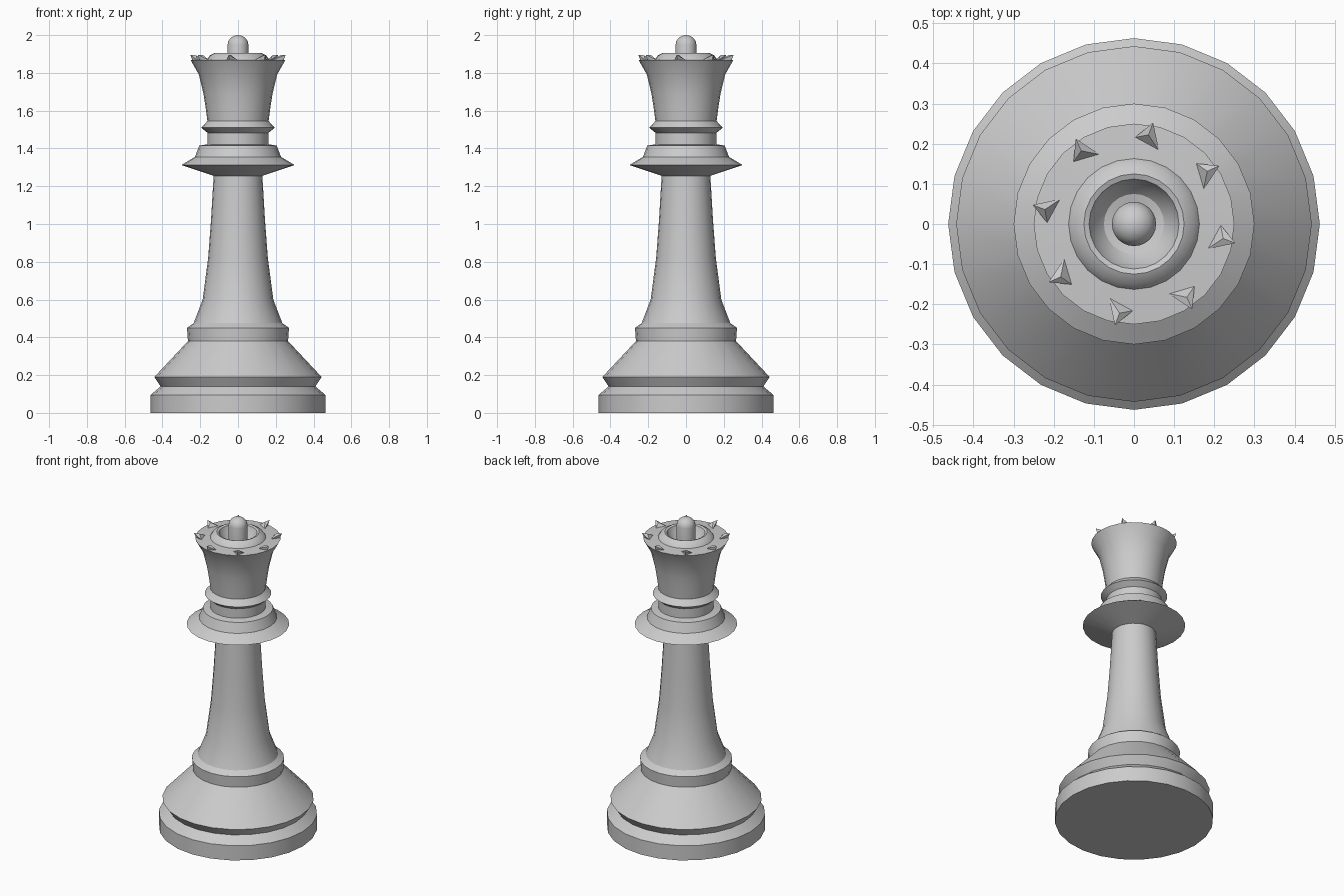
import bpy, bmesh, math

if "Cube" in bpy.data.objects:
    bpy.data.objects.remove(bpy.data.objects["Cube"])

SIDES = 24


def finish(bm, name, smooth=True):
    bmesh.ops.recalc_face_normals(bm, faces=bm.faces)
    mesh = bpy.data.meshes.new(name)
    bm.to_mesh(mesh)
    bm.free()
    obj = bpy.data.objects.new(name, mesh)
    bpy.context.collection.objects.link(obj)
    if smooth:
        bpy.ops.object.select_all(action='DESELECT')
        obj.select_set(True)
        bpy.context.view_layer.objects.active = obj
        bpy.ops.object.shade_smooth_by_angle(angle=math.radians(30))
    return obj


def lathe(name, profile):
    """Turn a (radius, height) profile around z."""
    bm = bmesh.new()
    verts = [bm.verts.new((r, 0, z)) for r, z in profile]
    edges = [bm.edges.new(pair) for pair in zip(verts, verts[1:])]
    bmesh.ops.spin(bm, geom=verts + edges, cent=(0, 0, 0), axis=(0, 0, 1),
                   angle=math.tau, steps=SIDES, use_merge=False)
    bmesh.ops.remove_doubles(bm, verts=bm.verts, dist=0.0005)
    # the outside of each part faces away from the profile's left side
    obj = finish(bm, name)
    r0, z0 = profile[0]
    return obj


# Stepped foot, from the floor to the lower collar
lathe("base", [(0, 0), (0.463, 0), (0.463, 0.095), (0.41, 0.14),
               (0.443, 0.19), (0.265, 0.38), (0.27, 0.45), (0.235, 0.475)])

# Tapering column
lathe("stem", [(0.235, 0.475), (0.187, 0.6), (0.158, 0.82),
               (0.143, 1.02), (0.129, 1.255)])

# Wide disc, step and small ring under the head
lathe("collar", [(0.129, 1.255), (0.30, 1.312), (0.228, 1.355),
                 (0.205, 1.415), (0.162, 1.422), (0.162, 1.483),
                 (0.195, 1.51), (0.162, 1.545)])

# Flared head with raised inner ring and bowl
lathe("crown", [(0.162, 1.545), (0.172, 1.62), (0.183, 1.69), (0.207, 1.79),
                (0.25, 1.867), (0.163, 1.872), (0.15, 1.892), (0.125, 1.905),
                (0.112, 1.90), (0.098, 1.865), (0.075, 1.84), (0.055, 1.835)])

# Round-topped knob in the middle
dome = [(0.055 * math.cos(math.radians(a)), 1.95 + 0.05 * math.sin(math.radians(a)))
        for a in (0, 22.5, 45, 67.5, 90)]
lathe("knob", [(0.055, 1.835)] + dome)

# Eight small faceted points round the rim: (radius, sideways, height)
POINT = [(0.19, -0.03, 1.868), (0.213, 0.035, 1.868), (0.257, -0.003, 1.896),
         (0.225, 0.003, 1.893), (0.244, -0.003, 1.862)]
for i in range(8):
    a = math.radians(-10 + 45 * i)
    c, s = math.cos(a), math.sin(a)
    bm = bmesh.new()
    pts = [bm.verts.new((r * c - t * s, r * s + t * c, z)) for r, t, z in POINT]
    bmesh.ops.convex_hull(bm, input=pts)
    finish(bm, f"crown_point_{i + 1}", smooth=False)
